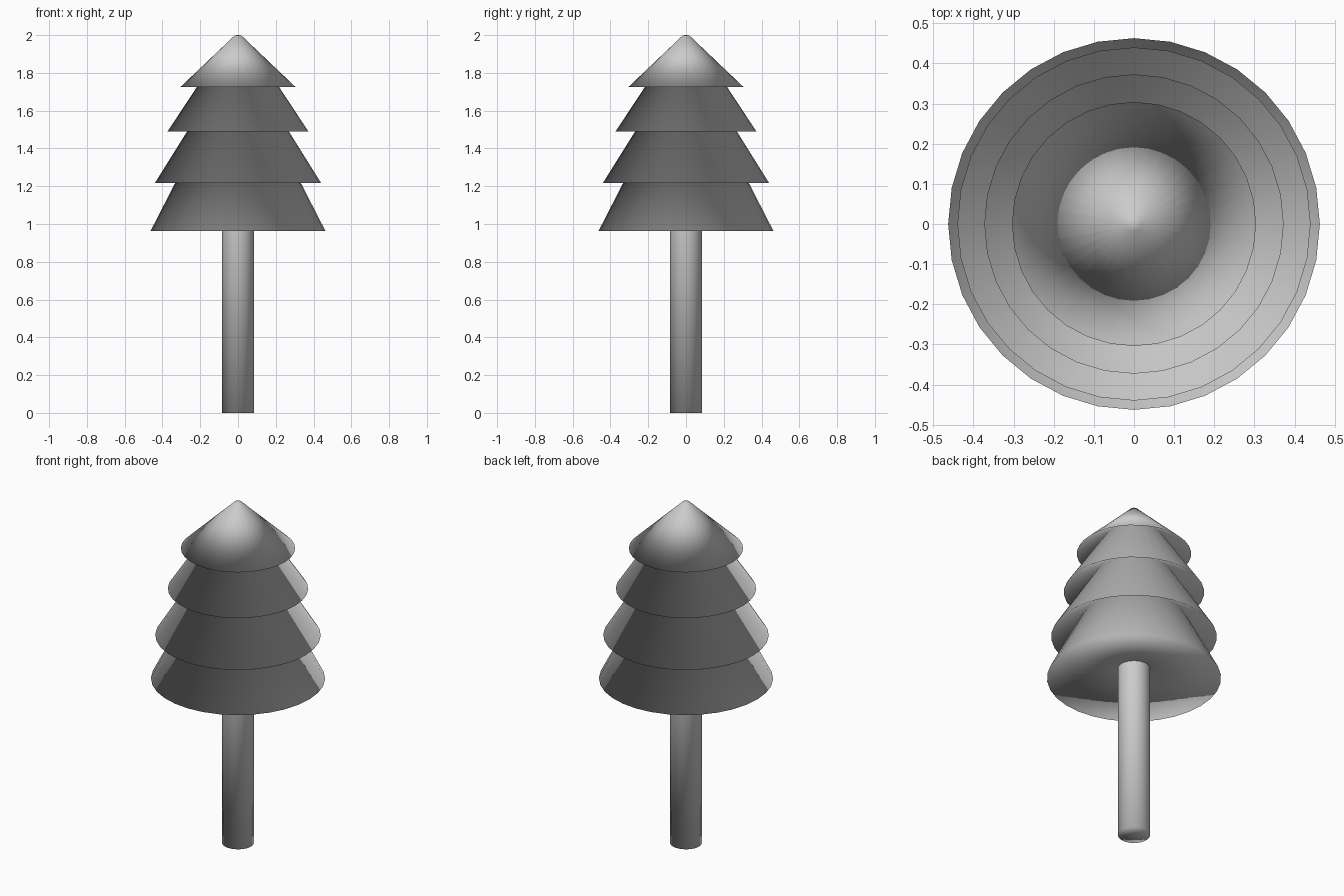
import bpy, bmesh, math

if "Cube" in bpy.data.objects:
    bpy.data.objects.remove(bpy.data.objects["Cube"])

SEGMENTS = 32


def lathe(name, profile):
    """Revolve (radius, z) points around z; radius 0 becomes a pole."""
    bm = bmesh.new()
    rings = []
    for r, z in profile:
        if r == 0:
            rings.append([bm.verts.new((0, 0, z))] * SEGMENTS)
        else:
            rings.append([bm.verts.new((r * math.cos(a), r * math.sin(a), z))
                          for a in (2 * math.pi * i / SEGMENTS for i in range(SEGMENTS))])
    for low, high in zip(rings, rings[1:]):
        for i in range(SEGMENTS):
            j = (i + 1) % SEGMENTS
            corners = list(dict.fromkeys((low[i], low[j], high[j], high[i])))
            bm.faces.new(corners)
    bmesh.ops.recalc_face_normals(bm, faces=bm.faces)
    mesh = bpy.data.meshes.new(name)
    bm.to_mesh(mesh)
    bm.free()
    mesh.shade_smooth()
    obj = bpy.data.objects.new(name, mesh)
    bpy.context.collection.objects.link(obj)
    return obj


# Trunk: closed at the foot, ends where the lowest branches begin
lathe("trunk", [(0, 0), (0.086, 0), (0.086, 1.02)])

# Foliage: four stacked skirts, each with a hollowed underside
lathe("foliage", [
    (0.086, 1.02), (0.463, 0.963),   # lowest skirt underside and rim
    (0.28, 1.32), (0.44, 1.217),     # second skirt
    (0.207, 1.59), (0.373, 1.49),    # third skirt
    (0.155, 1.82), (0.304, 1.726),   # top skirt
    (0.018, 1.998), (0, 2.0),        # blunt tip
])
